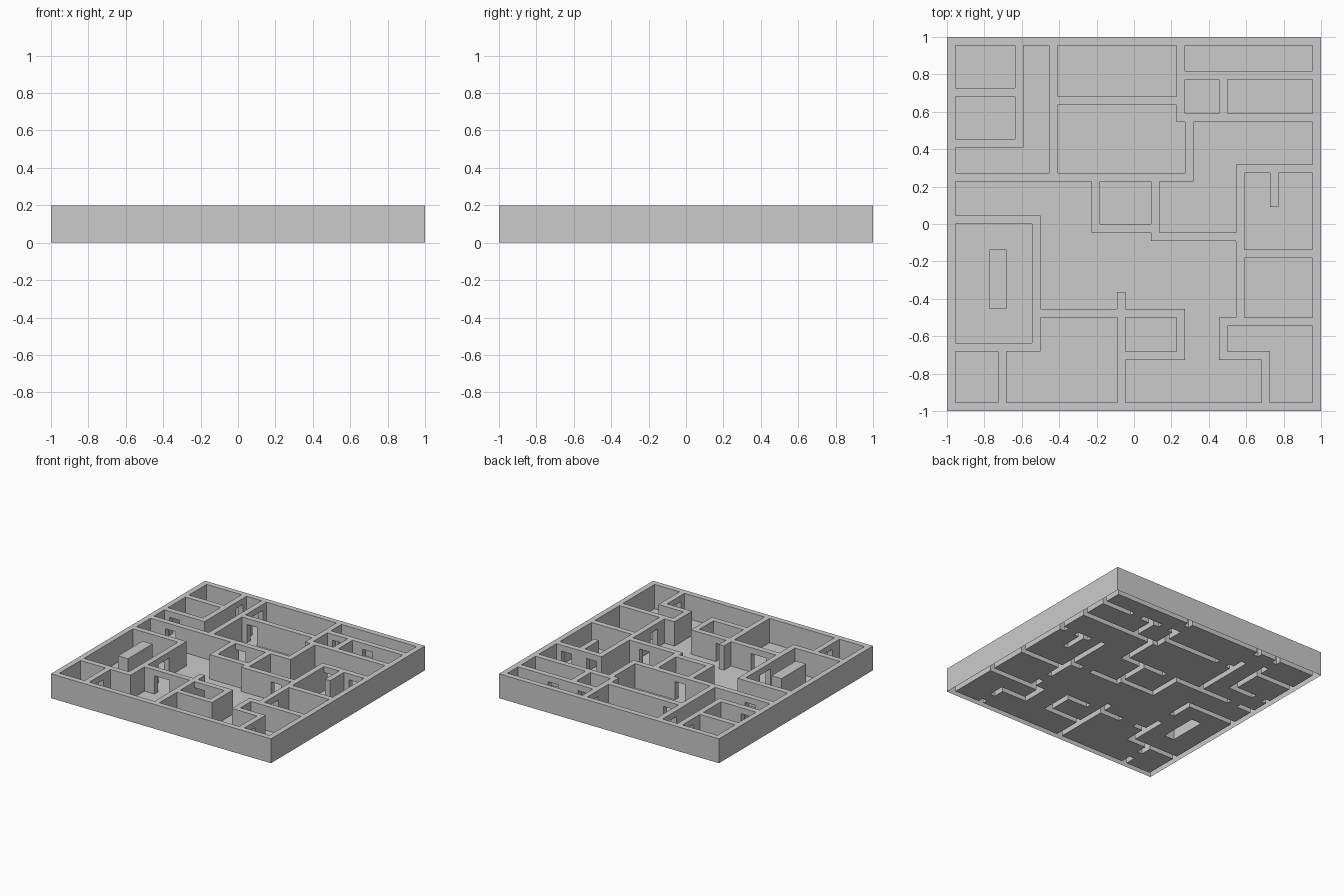
import bpy, bmesh, math

if "Cube" in bpy.data.objects:
    bpy.data.objects.remove(bpy.data.objects["Cube"])

# Floor plan laid out on a 44 x 44 cell grid (cell = one wall thickness)
N = 44
C = 2.0 / N
WALL_H, DOOR_H = 0.2, 0.15

# Open room areas as (x0, x1, y0, y1) in cells
west_rooms = [
    (1, 8, 38, 43), (1, 8, 32, 37),                  # two small corner rooms
    (9, 12, 28, 43), (1, 12, 28, 31),                # L-shaped corridor
    (13, 27, 37, 43), (13, 27, 28, 36), (27, 28, 28, 34),
    (18, 24, 22, 27),                                # central closet
    (1, 10, 8, 22), (1, 6, 1, 7),
    (7, 20, 1, 7), (11, 20, 7, 11), (21, 27, 7, 11),
]
east_rooms = [
    (28, 43, 40, 43), (28, 32, 35, 39), (33, 43, 35, 39),
    (29, 43, 29, 34), (29, 34, 21, 29), (25, 29, 21, 27),
    (35, 43, 19, 28), (35, 43, 11, 18),
    (33, 43, 7, 10), (38, 43, 1, 7),
]
hall = [
    (1, 17, 23, 27), (11, 17, 12, 23), (17, 24, 12, 21),
    (24, 34, 12, 20), (28, 34, 11, 12), (28, 32, 6, 11), (21, 37, 1, 6),
]
# Solid pieces standing inside rooms
solids = [(5, 7, 12, 19), (38, 39, 24, 28), (20, 21, 12, 14)]
# Doorways through walls (lintel above)
doors = [
    (8, 9, 40, 42), (2, 4, 31, 32), (12, 13, 39, 42), (4, 6, 27, 28),
    (14, 16, 36, 37), (18, 20, 27, 28), (27, 28, 40, 42),
    (29, 31, 39, 40), (35, 37, 39, 40),
    (35, 37, 28, 29), (40, 42, 28, 29), (30, 32, 20, 21),
    (34, 35, 13, 15), (37, 38, 2, 4), (21, 23, 11, 12),
    (13, 16, 11, 12), (10, 11, 15, 18), (6, 7, 3, 5),
]

# Each cell is WALL, ROOM or DOOR
WALL, ROOM, DOOR = 0, 1, 2
grid = [[WALL] * N for _ in range(N)]


def fill(rects, kind):
    for x0, x1, y0, y1 in rects:
        for i in range(x0, x1):
            for j in range(y0, y1):
                grid[i][j] = kind


for group in (west_rooms, east_rooms, hall):
    fill(group, ROOM)
fill(solids, WALL)
fill(doors, DOOR)


def low(i, j):
    """Height where the wall body of a cell starts."""
    if not (0 <= i < N and 0 <= j < N):
        return WALL_H
    return {WALL: 0.0, ROOM: WALL_H, DOOR: DOOR_H}[grid[i][j]]


grey = bpy.data.materials.new("plain grey")
grey.diffuse_color = (0.6, 0.6, 0.6, 1)
grey.use_nodes = True
grey.node_tree.nodes["Principled BSDF"].inputs["Base Color"].default_value = grey.diffuse_color


def finish(name, bm):
    bmesh.ops.remove_doubles(bm, verts=bm.verts, dist=1e-5)
    bmesh.ops.dissolve_limit(bm, angle_limit=math.radians(1),
                             verts=bm.verts, edges=bm.edges)
    mesh = bpy.data.meshes.new(name)
    bm.to_mesh(mesh)
    bm.free()
    mesh.materials.append(grey)
    ob = bpy.data.objects.new(name, mesh)
    bpy.context.collection.objects.link(ob)


def quad(bm, pts):
    bm.faces.new([bm.verts.new((x * C - 1, y * C - 1, z)) for x, y, z in pts])


def flat(bm, i, j, z, up=True):
    pts = [(i, j, z), (i + 1, j, z), (i + 1, j + 1, z), (i, j + 1, z)]
    quad(bm, pts if up else pts[::-1])


floor, walls = bmesh.new(), bmesh.new()
for i in range(N):
    for j in range(N):
        # Floor in rooms and doorways; walls stay open underneath
        if grid[i][j] != WALL:
            flat(floor, i, j, 0.0)
        if grid[i][j] == ROOM:
            continue
        # Wall top and lintel underside
        flat(walls, i, j, WALL_H)
        if grid[i][j] == DOOR:
            flat(walls, i, j, DOOR_H, up=False)
        # Side faces where the neighbour is lower, split at lintel height
        sides = [((0, -1), (i, j), (i + 1, j)), ((1, 0), (i + 1, j), (i + 1, j + 1)),
                 ((0, 1), (i + 1, j + 1), (i, j + 1)), ((-1, 0), (i, j + 1), (i, j))]
        for (dx, dy), a, b in sides:
            for z0, z1 in ((0.0, DOOR_H), (DOOR_H, WALL_H)):
                if low(i, j) <= z0 < low(i + dx, j + dy):
                    quad(walls, [(*a, z0), (*b, z0), (*b, z1), (*a, z1)])

finish("floor", floor)
finish("walls", walls)
